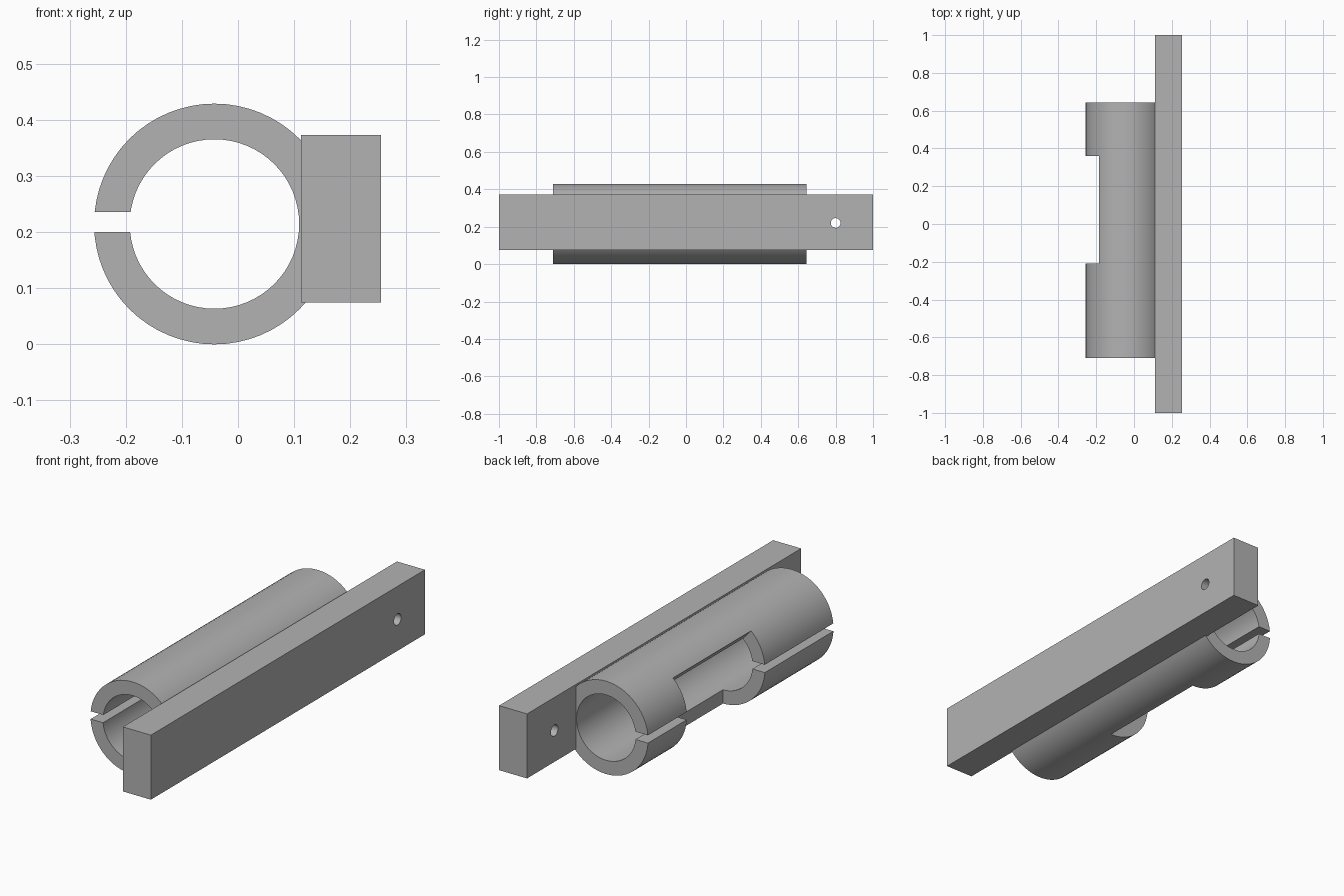
import bpy, bmesh, math

if "Cube" in bpy.data.objects:
    bpy.data.objects.remove(bpy.data.objects["Cube"])

CX, CZ = -0.042, 0.2145      # tube axis
R_OUT, R_IN = 0.2145, 0.151  # tube radii

grey = bpy.data.materials.new("light_grey")
grey.diffuse_color = (0.45, 0.45, 0.45, 1)
grey.use_nodes = True
grey.node_tree.nodes["Principled BSDF"].inputs["Base Color"].default_value = grey.diffuse_color


def arc(radius, a0, a1, n):
    """Points on the tube's circle from angle a0 to a1 in degrees."""
    angles = [math.radians(a0 + (a1 - a0) * i / n) for i in range(n + 1)]
    return [(CX + radius * math.cos(a), CZ + radius * math.sin(a)) for a in angles]


def prism(name, loop, y0, y1):
    """Extrude an x-z outline along y."""
    bm = bmesh.new()
    face = bm.faces.new([bm.verts.new((x, y0, z)) for x, z in loop])
    ext = bmesh.ops.extrude_face_region(bm, geom=[face])
    verts = [v for v in ext["geom"] if isinstance(v, bmesh.types.BMVert)]
    bmesh.ops.translate(bm, vec=(0, y1 - y0, 0), verts=verts)
    bmesh.ops.recalc_face_normals(bm, faces=bm.faces)
    mesh = bpy.data.meshes.new(name)
    bm.to_mesh(mesh)
    bm.free()
    mesh.materials.append(grey)
    obj = bpy.data.objects.new(name, mesh)
    bpy.context.collection.objects.link(obj)
    return obj


def box(name, x0, x1, y0, y1, z0, z1):
    return prism(name, [(x0, z0), (x1, z0), (x1, z1), (x0, z1)], y0, y1)


def combine(target, tool, operation):
    """Apply a boolean and discard the tool object."""
    mod = target.modifiers.new(operation, 'BOOLEAN')
    mod.operation, mod.solver, mod.object = operation, 'EXACT', tool
    bpy.context.view_layer.objects.active = target
    bpy.ops.object.modifier_apply(modifier=mod.name)
    bpy.data.objects.remove(tool)


# Round tube with its bore
holder = prism("clamp_tube", arc(R_OUT, 0, 360, 64)[:-1], -0.71, 0.643)
combine(holder, prism("bore", arc(R_IN, 0, 360, 64)[:-1], -0.9, 0.9), 'DIFFERENCE')

# Narrow slit along the whole length
combine(holder, box("slit", -0.4, -0.12, -0.9, 0.9, 0.20, 0.236), 'DIFFERENCE')

# Side window: a sector from the upper left down to the underside
window = prism("window", [(CX, CZ)] + arc(0.4, 132, 270, 16), -0.21, 0.36)
combine(holder, window, 'DIFFERENCE')

# Long mounting bar with a cross hole near the back
bar = box("mounting_bar", 0.112, 0.255, -1, 1, 0.075, 0.373)
bpy.ops.mesh.primitive_cylinder_add(vertices=24, radius=0.026, depth=0.4,
                                    location=(0.18, 0.8, 0.22),
                                    rotation=(0, math.pi / 2, 0))
combine(bar, bpy.context.object, 'DIFFERENCE')
combine(holder, bar, 'UNION')
holder.name = "tube_holder"

# Smooth round walls, crisp edges
bpy.ops.object.select_all(action='DESELECT')
holder.select_set(True)
bpy.context.view_layer.objects.active = holder
bpy.ops.object.shade_smooth_by_angle(angle=math.radians(30))
